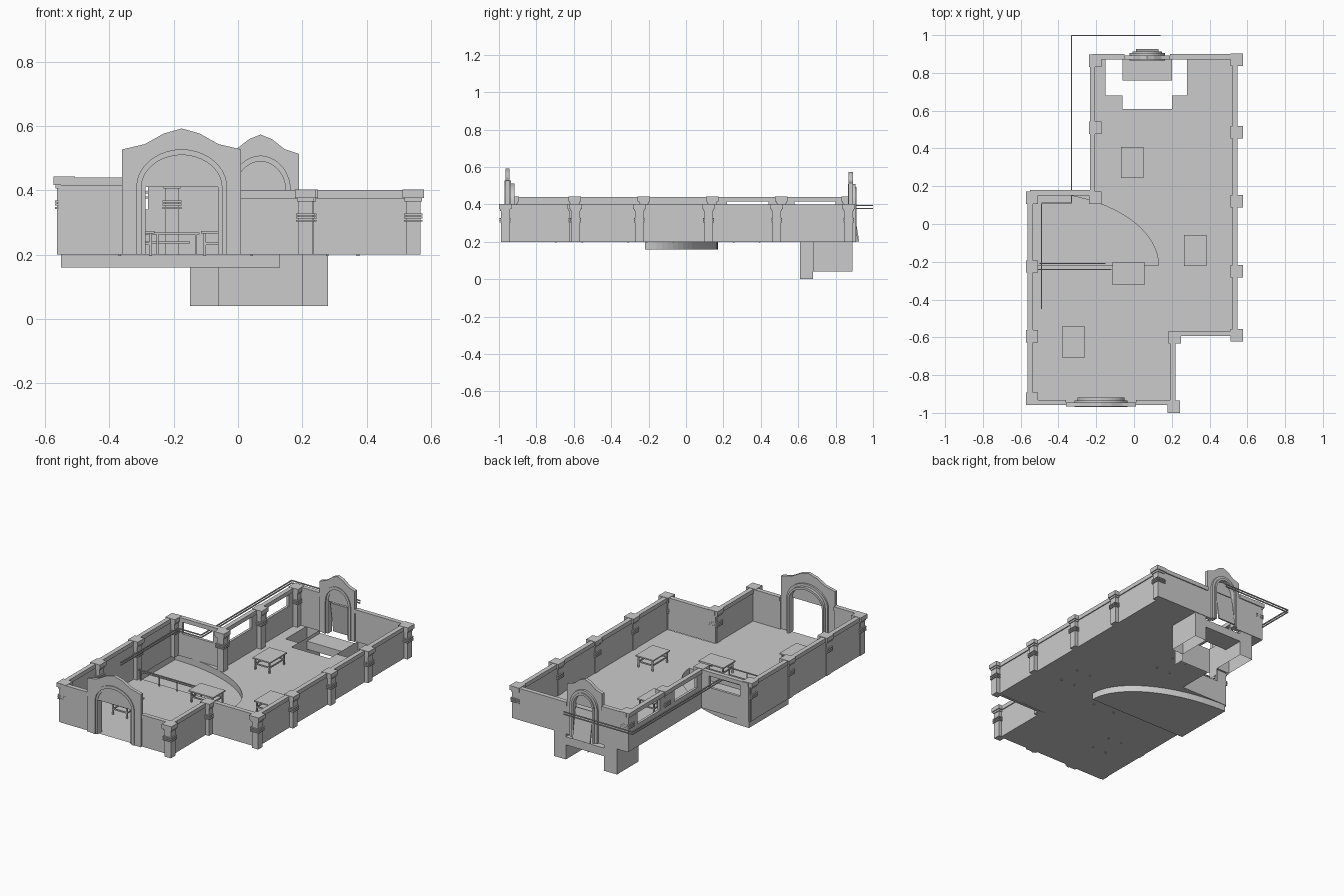
import bpy, bmesh, math

if "Cube" in bpy.data.objects:
    bpy.data.objects.remove(bpy.data.objects["Cube"])

F = 0.20  # floor level


def finish(name, bm, recalc=True):
    if recalc:
        bmesh.ops.recalc_face_normals(bm, faces=bm.faces)
    me = bpy.data.meshes.new(name)
    bm.to_mesh(me)
    bm.free()
    ob = bpy.data.objects.new(name, me)
    bpy.context.collection.objects.link(ob)
    return ob


def add_box(bm, x0, x1, y0, y1, z0, z1):
    r = bmesh.ops.create_cube(bm, size=1)
    for v in r['verts']:
        v.co = ((x0 + x1) / 2 + v.co.x * (x1 - x0),
                (y0 + y1) / 2 + v.co.y * (y1 - y0),
                (z0 + z1) / 2 + v.co.z * (z1 - z0))


def boxes(name, items):
    bm = bmesh.new()
    for b in items:
        add_box(bm, *b)
    return finish(name, bm)


def prism(name, pts, y0, y1):
    """Extrude an x-z outline along y."""
    bm = bmesh.new()
    f = bm.faces.new([bm.verts.new((x, y0, z)) for x, z in pts])
    r = bmesh.ops.extrude_face_region(bm, geom=[f])
    for v in r['geom']:
        if isinstance(v, bmesh.types.BMVert):
            v.co.y = y1
    return finish(name, bm)


def sheet(name, pts, z):
    bm = bmesh.new()
    f = bm.faces.new([bm.verts.new((x, y, z)) for x, y in pts])
    if f.normal.z < 0:
        f.normal_flip()
    return finish(name, bm, False)


def skirt(name, pts, z0, z1):
    bm = bmesh.new()
    for (ax, ay), (bx, by) in zip(pts, pts[1:]):
        bm.faces.new([bm.verts.new(p) for p in
                      ((ax, ay, z0), (bx, by, z0), (bx, by, z1), (ax, ay, z1))])
    bmesh.ops.remove_doubles(bm, verts=bm.verts, dist=1e-5)
    return finish(name, bm)


# floor with the curved sunken area and the pit cut out of its outline
arc = [(-0.55 + 0.68 * math.sin(a), -0.22 + 0.39 * math.cos(a))
       for a in [math.pi / 2 * i / 20 for i in range(21)]]
pit = [(0.28, 0.89), (0.28, 0.68), (0.20, 0.68), (0.20, 0.61),
       (-0.06, 0.61), (-0.06, 0.68), (-0.15, 0.68), (-0.15, 0.89)]
sheet('floor', [(-0.55, -0.95), (0.20, -0.95), (0.20, -0.57), (0.54, -0.57), (0.54, 0.89)]
      + pit + [(-0.22, 0.89), (-0.22, 0.17)] + arc + [(-0.55, -0.22)], F)
sheet('sunken_floor', arc + [(-0.55, -0.22)], 0.16)
skirt('sunken_floor_sides', arc + [(-0.55, -0.22), arc[0]], 0.16, F)

# pit walls and platform behind the back door
skirt('pit_walls', [(-0.06, 0.89), (-0.15, 0.89)] + pit[::-1][1:-1]
      + [(0.28, 0.89), (0.20, 0.89)], 0.04, F)
for x in (-0.06, 0.20):
    skirt('pit_side', [(x, 0.61), (x, 0.68)], 0.0, 0.04)
    skirt('pit_inner_side', [(x, 0.68), (x, 0.89)], 0.04, F)
boxes('pit_platform', [(-0.06, 0.20, 0.76, 0.89, 0.13, 0.18)])

# walls: start, end, height, windows as (from, to) along the wall
LO, HI = 0.40, 0.44
walls = [
    ('left_wall', 'y', -0.55, -0.95, 0.17, HI, []),
    ('left_step_wall', 'x', 0.165, -0.55, -0.22, HI, [(-0.49, -0.28)]),
    ('upper_left_wall', 'y', -0.22, 0.17, 0.89, HI, [(0.22, 0.44), (0.58, 0.80)]),
    ('back_wall_left', 'x', 0.885, -0.22, -0.05, HI, []),
    ('back_wall_right', 'x', 0.885, 0.19, 0.54, LO, []),
    ('right_wall', 'y', 0.535, -0.58, 0.89, LO, []),
    ('right_step_wall', 'x', -0.58, 0.20, 0.54, LO, []),
    ('lower_right_wall', 'y', 0.205, -0.95, -0.58, LO, []),
    ('front_wall_left', 'x', -0.945, -0.55, -0.36, HI, []),
    ('front_wall_right', 'x', -0.945, 0.01, 0.20, LO, []),
]
for name, axis, c, a, b, h, wins in walls:
    def seg(s, e, half, z0, z1):
        return ((s, e, c - half, c + half, z0, z1) if axis == 'x'
                else (c - half, c + half, s, e, z0, z1))
    parts, s = [], a
    for w0, w1 in wins:
        parts += [seg(s, w0, 0.008, F, h - 0.025),
                  seg(w0, w1, 0.008, F, h - 0.10)]
        s = w1
    parts.append(seg(s, b, 0.008, F, h - 0.025))
    parts.append(seg(a, b, 0.014, h - 0.025, h))
    boxes(name, parts)

# piers with three thin bands and a cap
piers = [(-0.54, y, HI) for y in (-0.925, -0.595, -0.225, 0.14)]
piers += [(-0.205, y, HI) for y in (0.14, 0.51, 0.865)]
piers += [(0.545, y, LO) for y in (-0.59, -0.25, 0.12, 0.485, 0.87)]
piers += [(0.215, -0.60, LO), (0.21, -0.967, LO)]
for x, y, h in piers:
    def sq(r, z0, z1):
        return (x - r, x + r, y - r, y + r, z0, z1)
    k = h - 0.085
    boxes('pier', [sq(0.022, F, h - 0.02), sq(0.027, h - 0.035, h - 0.022), sq(0.033, h - 0.024, h + 0.002)]
          + [sq(0.029, k + d - 0.003, k + d + 0.003) for d in (-0.010, 0, 0.010)])


def arch(c, w, zs, zp, n=10):
    """Pointed arch from left spring to right spring."""
    half = []
    for i in range(n + 1):
        t = i / n
        half.append((w * math.cos(t * math.pi / 2) ** 0.95 if i < n else 0,
                     zs + (zp - zs) * (0.9 * math.sin(t * math.pi / 2) + 0.1 * t)))
    return [(c - x, z) for x, z in half] + [(c + x, z) for x, z in half[-2::-1]]


def gateway(name, c, w, ow, shoulder, peak, zs, zp, y0, y1, out):
    # stepped gable panel with an arched opening
    d = peak - shoulder
    top = [(1, 0), (0.62, 0.25), (0.30, 0.76), (0, 1)]
    outer = [(c - w * u, shoulder + d * v) for u, v in top]
    outer += [(c + w * u, shoulder + d * v) for u, v in top[-2::-1]]
    inner = arch(c, ow, zs, zp)
    prism(name + '_panel', [(c - w, F)] + outer + [(c + w, F), (c + ow, F)]
          + inner[::-1] + [(c - ow, F)], y0, y1)
    # filled arch head
    ym = (y0 + y1) / 2
    prism(name + '_arch_head', inner, ym - 0.003, ym + 0.003)
    # raised moulding and a slimmer inner moulding
    for label, a, b, p, q in (('moulding', ow + 0.016, ow, out[0], out[1]),
                              ('inner_moulding', ow, ow - 0.012, out[2], out[3])):
        o = arch(c, a, zs, zp + (a - ow) + 0.002)
        i = arch(c, b, zs, zp + (b - ow))
        prism(name + '_' + label, [(c - a, F)] + o + [(c + a, F), (c + b, F)]
              + i[::-1] + [(c - b, F)], p, q)


gateway('front_gate', -0.175, 0.185, 0.125, 0.527, 0.592, 0.41, 0.51,
        -0.965, -0.945, (-0.970, -0.935, -0.962, -0.918))
gateway('back_gate', 0.07, 0.12, 0.078, 0.513, 0.573, 0.40, 0.49,
        0.870, 0.892, (0.865, 0.905, 0.875, 0.912))

# leaning back door
door = boxes('back_door', [(0.01, 0.13, -0.004, 0.004, 0, 0.19)])
door.location = (0, 0.922, F)
door.rotation_euler.x = math.radians(9)

# tables: thin top, legs and stretchers
for cx, cy, w, d in ((-0.01, 0.325, 0.12, 0.165), (0.325, -0.14, 0.12, 0.165),
                     (-0.32, -0.625, 0.12, 0.165), (-0.03, -0.262, 0.17, 0.12)):
    x, y, r = w / 2 - 0.012, d / 2 - 0.012, 0.004
    parts = [(cx - w / 2, cx + w / 2, cy - d / 2, cy + d / 2, 0.266, 0.274)]
    for s in (-1, 1):
        parts += [(cx + s * x - r, cx + s * x + r, cy + t * y - r, cy + t * y + r, 0.195, 0.268)
                  for t in (-1, 1)]
        parts += [(cx - x, cx + x, cy + s * y - 0.003, cy + s * y + 0.003, 0.230, 0.238),
                  (cx + s * x - 0.003, cx + s * x + 0.003, cy - y, cy + y, 0.230, 0.238)]
    boxes('table', parts)

# pair of thin pipes running inside, through the step wall and round the back
r = 0.003
for z in (0.378, 0.393):
    boxes('pipe', [(-0.49 - r, -0.49 + r, -0.45, 0.11, z - r, z + r),
                   (-0.49, -0.33, 0.11 - r, 0.11 + r, z - r, z + r),
                   (-0.33 - r, -0.33 + r, 0.11, 1.0, z - r, z + r),
                   (-0.33, 0.14, 1.0 - 2 * r, 1.0, z - r, z + r)])

# low railing by the sunken floor
boxes('railing', [(-0.50, -0.15, -0.213, -0.207, 0.235, 0.241),
                  (-0.51, -0.12, -0.243, -0.237, 0.262, 0.268)]
      + [(x - r, x + r, -0.243, -0.237, F, 0.265) for x in (-0.50, -0.37, -0.25, -0.13)])
